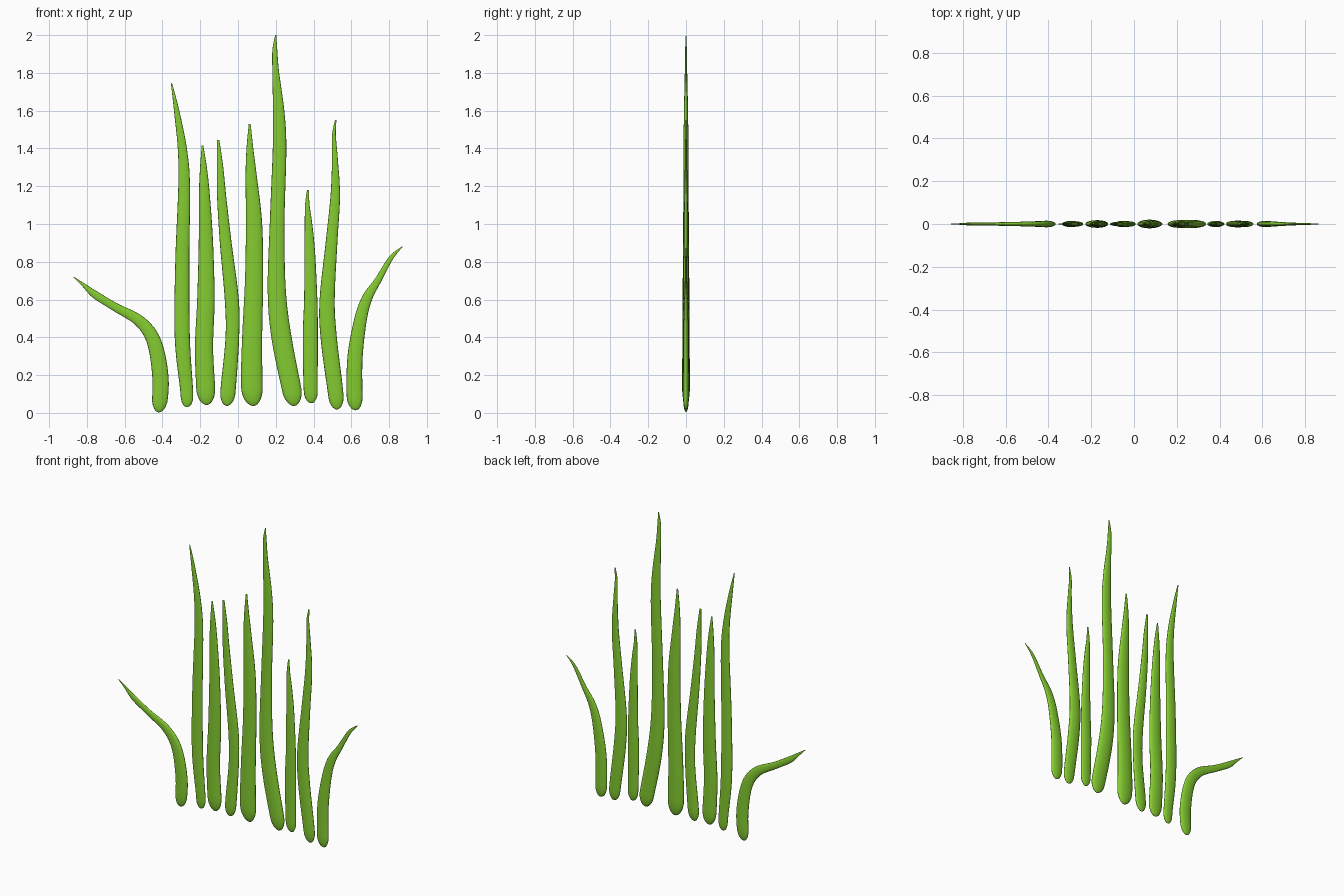
import bpy, bmesh, math
from mathutils import Vector

SIDES, STEPS, FLAT = 16, 6, 0.36

green = bpy.data.materials.new("grass_green")
green.diffuse_color = (0.23, 0.60, 0.03, 1)


def spline(p, i, t):
    # Catmull-Rom through (x, z, half width)
    a, b, c, d = p[max(i - 1, 0)], p[i], p[i + 1], p[min(i + 2, len(p) - 1)]
    return 0.5 * (2 * b + (c - a) * t + (2 * a - 5 * b + 4 * c - d) * t * t
                  + (3 * b - a - 3 * c + d) * t ** 3)


def blade(name, pts):
    p = [Vector(q) for q in pts]
    ts = [(0, t) for t in (0, .04, .12, .25, .4, .55, .7, .85)]
    ts += [(i, k / STEPS) for i in range(1, len(p) - 1) for k in range(STEPS)]
    ts += [(len(p) - 2, .93), (len(p) - 2, 1)]
    path = [spline(p, i, t) for i, t in ts]
    bm = bmesh.new()
    rings, dist, cap = [], 0, p[0].z * 1.8
    for k, c in enumerate(path):
        if k:
            dist += (c.xy - path[k - 1].xy).length
        tan = (path[min(k + 1, len(path) - 1)].xy - path[max(k - 1, 0)].xy).normalized()
        # rounded foot
        w = max(c.z, 0.0015)
        if dist < cap:
            w *= max(0.04, math.sqrt(1 - (1 - dist / cap) ** 2))
        ring = []
        for s in range(SIDES):
            a = 2 * math.pi * s / SIDES
            u = w * math.cos(a)
            ring.append(bm.verts.new((c.x + tan.y * u, w * FLAT * math.sin(a), c.y - tan.x * u)))
        rings.append(ring)
    for r, q in zip(rings, rings[1:]):
        for s in range(SIDES):
            n = (s + 1) % SIDES
            bm.faces.new((r[s], r[n], q[n], q[s]))
    bm.faces.new(rings[0][::-1])
    bm.faces.new(rings[-1])
    bmesh.ops.recalc_face_normals(bm, faces=bm.faces)
    for f in bm.faces:
        f.smooth = True
    me = bpy.data.meshes.new(name)
    bm.to_mesh(me)
    bm.free()
    me.materials.append(green)
    bpy.context.collection.objects.link(bpy.data.objects.new(name, me))


# Drooping outer blade, left
blade("left_drooping_blade", [(-.42, .003, .04), (-.41, .18, .043), (-.444, .375, .038), (-.52, .485, .03),
      (-.65, .56, .022), (-.755, .625, .02), (-.815, .675, .01), (-.87, .72, .001)])
# Upright blades, left to right
blade("blade_1", [(-.27, .03, .033), (-.272, .12, .034), (-.295, .4, .04), (-.295, .8, .037),
      (-.285, 1.2, .031), (-.295, 1.4, .024), (-.325, 1.6, .014), (-.352, 1.745, .003)])
blade("blade_2", [(-.165, .042, .05), (-.172, .15, .05), (-.18, .35, .048), (-.17, .6, .046),
      (-.17, .9, .038), (-.178, 1.15, .029), (-.183, 1.3, .018), (-.188, 1.415, .004)])
blade("blade_3", [(-.06, .037, .038), (-.05, .15, .04), (-.03, .4, .036), (-.033, .6, .037),
      (-.065, .9, .031), (-.087, 1.15, .024), (-.095, 1.3, .017), (-.105, 1.445, .006)])
blade("blade_4", [(.085, .037, .052), (.073, .15, .057), (.075, .4, .053), (.085, .7, .048),
      (.085, 1.0, .043), (.07, 1.25, .03), (.063, 1.4, .018), (.062, 1.53, .005)])
blade("tall_blade", [(.3, .037, .045), (.285, .12, .051), (.23, .4, .053), (.205, .65, .048), (.207, 1.0, .039),
      (.22, 1.4, .036), (.215, 1.6, .03), (.2, 1.8, .018), (.195, 1.92, .013), (.2, 2.0, .003)])
blade("short_blade", [(.395, .052, .034), (.385, .12, .037), (.383, .4, .04), (.385, .6, .035),
      (.38, .85, .028), (.373, 1.0, .02), (.367, 1.1, .012), (.37, 1.18, .005)])
blade("blade_5", [(.525, .018, .036), (.515, .12, .041), (.48, .4, .043), (.472, .6, .04), (.495, .9, .031),
      (.515, 1.15, .025), (.513, 1.35, .015), (.508, 1.47, .01), (.517, 1.55, .004)])
# Leaning outer blade, right
blade("right_leaning_blade", [(.625, .014, .04), (.617, .1, .042), (.62, .3, .04), (.65, .5, .033),
      (.685, .61, .027), (.74, .7, .018), (.81, .82, .012), (.87, .88, .002)])
